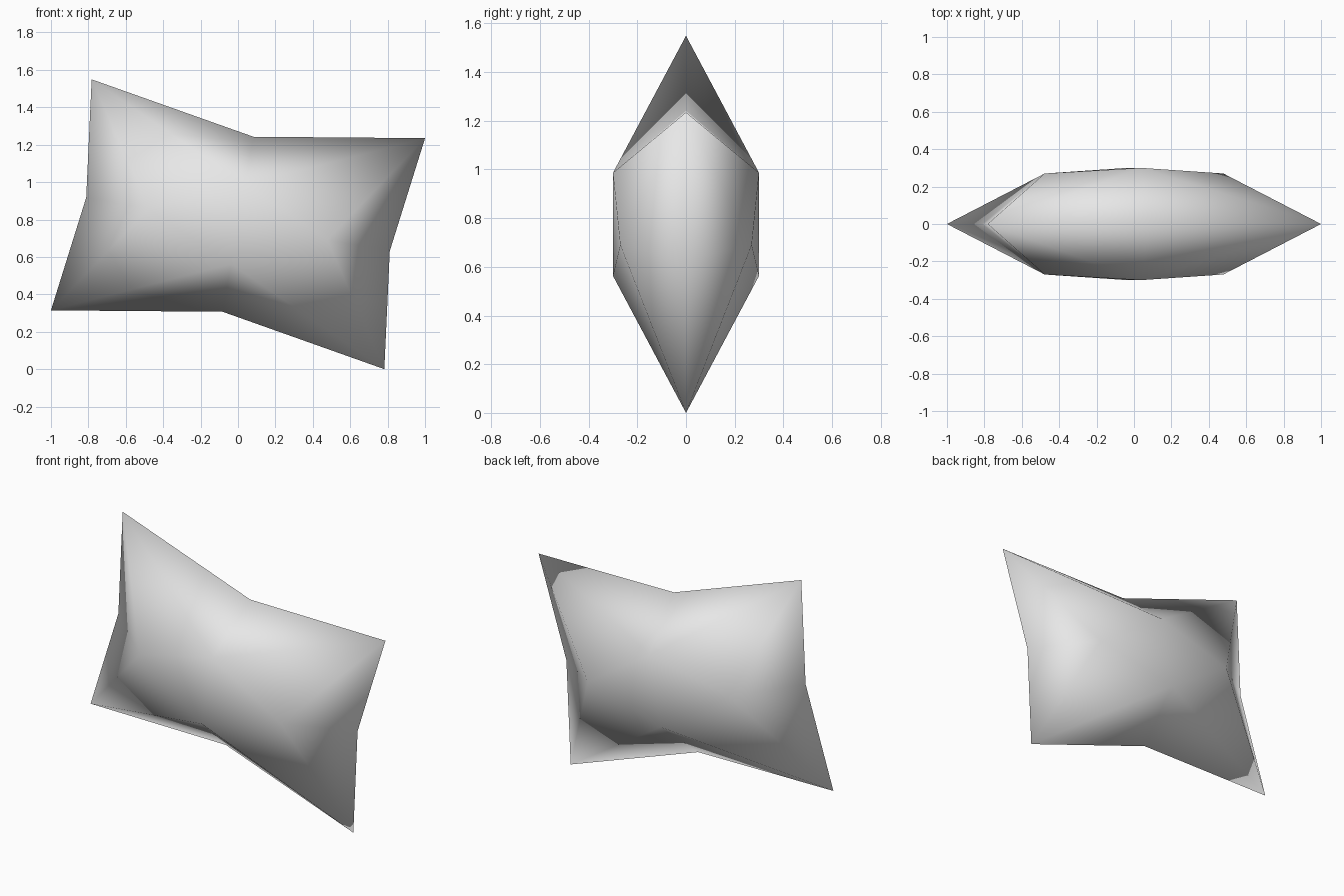
import bpy, bmesh, math
from mathutils import Matrix

cube = bpy.data.objects.get("Cube")
if cube:
    bpy.data.objects.remove(cube, do_unlink=True)

# Cloth colour
cloth = bpy.data.materials.new("light_grey_cloth")
cloth.use_nodes = True
GREY = (0.8, 0.8, 0.8, 1)
cloth.diffuse_color = GREY
cloth.node_tree.nodes["Principled BSDF"].inputs["Base Color"].default_value = GREY

# Points of one quarter of a panel: width, height, depth
CORNER = (0.905, 0.627, 0)
SIDE_SEAM = (0.824, 0, 0)
TOP_SEAM = (0, 0.475, 0)
SIDE_BULGE = (0.485, 0, 0.27)
TOP_BULGE = (0, 0.215, 0.3)
CENTRE = (0, 0, 0.3)
FACES = [
    (CORNER, SIDE_SEAM, SIDE_BULGE),
    (CORNER, SIDE_BULGE, TOP_BULGE),
    (CORNER, TOP_BULGE, TOP_SEAM),
    (CENTRE, TOP_BULGE, SIDE_BULGE),
]

# Mirror the quarter into all eight parts of the cushion
bm = bmesh.new()
for sx in (-1, 1):
    for sy in (-1, 1):
        for sz in (-1, 1):
            for face in FACES:
                bm.faces.new([bm.verts.new((sx * w, sy * d, sz * h)) for w, h, d in face])
bmesh.ops.remove_doubles(bm, verts=bm.verts, dist=0.001)
bmesh.ops.recalc_face_normals(bm, faces=bm.faces)

# Tilt the cushion onto its lowest corner
bm.transform(Matrix.Rotation(math.radians(10), 4, "Y"))
lowest = min(v.co.z for v in bm.verts)
bm.transform(Matrix.Translation((0, 0, -lowest)))
for f in bm.faces:
    f.smooth = True

mesh = bpy.data.meshes.new("cushion")
bm.to_mesh(mesh)
bm.free()
mesh.materials.append(cloth)
cushion = bpy.data.objects.new("cushion", mesh)
bpy.context.collection.objects.link(cushion)
